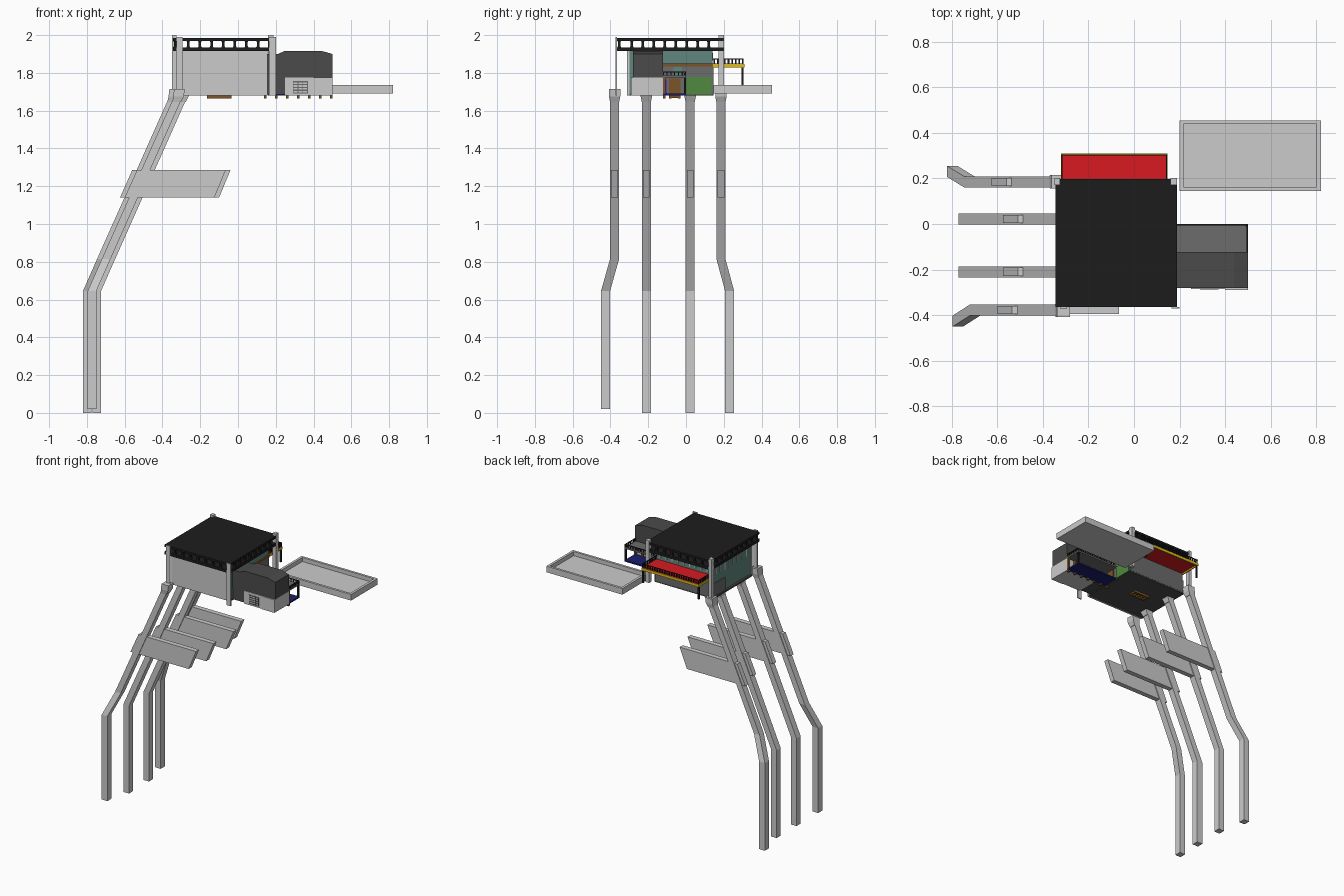
import bpy, bmesh


def material(name, r, g, b):
    m = bpy.data.materials.new(name)
    m.diffuse_color = (r, g, b, 1)
    return m


BLACK = material("black", 0.012, 0.012, 0.012)
DARK = material("dark_grey", 0.07, 0.07, 0.07)
MID = material("mid_grey", 0.15, 0.15, 0.15)
TEAL = material("teal", 0.12, 0.24, 0.21)
RED = material("red", 0.68, 0.01, 0.015)
YELLOW = material("yellow", 0.75, 0.5, 0.01)
BROWN = material("brown", 0.2, 0.09, 0.02)
GREEN = material("green", 0.08, 0.25, 0.05)
BLUE = material("blue", 0.01, 0.012, 0.15)
PURPLE = material("purple", 0.12, 0.04, 0.45)


def finish(name, bm, mat=None):
    bmesh.ops.recalc_face_normals(bm, faces=bm.faces[:])
    me = bpy.data.meshes.new(name)
    bm.to_mesh(me)
    bm.free()
    ob = bpy.data.objects.new(name, me)
    bpy.context.collection.objects.link(ob)
    if mat:
        me.materials.append(mat)
    return ob


def loft(bm, rings):
    """Join equal vertex rings and cap both ends."""
    vs = [[bm.verts.new(p) for p in ring] for ring in rings]
    n = len(vs[0])
    for a, b in zip(vs, vs[1:]):
        for i in range(n):
            j = (i + 1) % n
            bm.faces.new((a[i], a[j], b[j], b[i]))
    bm.faces.new(vs[0])
    bm.faces.new(vs[-1])


def rect(x0, x1, y0, y1, z):
    return [(x0, y0, z), (x1, y0, z), (x1, y1, z), (x0, y1, z)]


def centred(x, y, z, w, d):
    return rect(x - w / 2, x + w / 2, y - d / 2, y + d / 2, z)


def boxes(name, items, mat=None):
    """One object made of boxes (x0, x1, y0, y1, z0, z1)."""
    bm = bmesh.new()
    for x0, x1, y0, y1, z0, z1 in items:
        loft(bm, [rect(x0, x1, y0, y1, z0), rect(x0, x1, y0, y1, z1)])
    return finish(name, bm, mat)


def spread(a, b, n):
    return [a + (b - a) * i / (n - 1) for i in range(n)]


# Bent support legs with side brackets: y, x offset, sideways kick, foot height
for name, y, dx, kick, foot in (("front_leg", -0.378, -0.025, -0.048, 0.02),
                                ("inner_front_leg", -0.21, 0, 0, 0),
                                ("inner_back_leg", 0.022, 0, 0, 0),
                                ("back_leg", 0.185, -0.05, 0.046, 0)):
    bm = bmesh.new()
    path = [(-0.748, y + kick, foot), (-0.748, y + kick, 0.645),
            (-0.673, y, 0.815), (-0.297, y, 1.66)]
    loft(bm, [centred(x + dx, yy, z, 0.046, 0.048) for x, yy, z in path])
    prof = [(-0.51, 1.285), (-0.04, 1.285), (-0.10, 1.14), (-0.575, 1.14)]
    loft(bm, [[(x + dx, yy, z) for x, z in prof] for yy in (y - 0.018, y + 0.018)])
    # flared head
    top = 1.715 if kick else 1.685
    loft(bm, [centred(-0.300 + dx, y, 1.645, 0.046, 0.048),
              centred(-0.290 + dx, y, 1.675, 0.056, 0.06),
              centred(-0.285 + dx, y, top, 0.056, 0.06)])
    finish(name, bm)

# Main house body, floor and front wall
boxes("house_body", [(-0.315, 0.15, -0.3, 0.14, 1.69, 1.917)], TEAL)
boxes("front_wall", [(-0.325, 0.156, -0.312, -0.3, 1.68, 1.917)])
boxes("house_floor", [(-0.33, 0.156, -0.3, 0.145, 1.68, 1.692)], DARK)
boxes("lower_back_wall", [(-0.315, 0.152, 0.14, 0.146, 1.69, 1.83),
                          (-0.321, -0.315, 0.0, 0.146, 1.69, 1.785)], MID)
boxes("right_wall_panel", [(0.15, 0.156, -0.125, 0.14, 1.69, 1.835)], MID)
boxes("right_wall_band", [(0.15, 0.16, -0.125, 0.14, 1.835, 1.85)], BROWN)
boxes("balcony_door", [(0.156, 0.16, -0.065, -0.02, 1.785, 1.83)], TEAL)
boxes("green_wall", [(0.15, 0.162, 0.0, 0.135, 1.685, 1.777)], GREEN)
boxes("porch_door", [(0.15, 0.163, -0.09, -0.03, 1.685, 1.77)], BROWN)
boxes("purple_panel", [(0.15, 0.163, -0.12, -0.1, 1.685, 1.765)], PURPLE)

# Pale window strips on the left and back walls
boxes("window_strips",
      [(-0.318, -0.314, y - 0.004, y + 0.004, 1.84, 1.905) for y in spread(-0.25, 0.1, 8)]
      + [(x - 0.004, x + 0.004, 0.139, 0.143, 1.865, 1.905) for x in spread(-0.27, 0.11, 9)])

# Hatch and rails beneath the floor
boxes("under_hatch", [(-0.165, -0.035, -0.09, -0.078, 1.664, 1.682),
                      (-0.165, -0.035, -0.042, -0.03, 1.664, 1.682)]
      + [(x - 0.005, x + 0.005, -0.08, -0.04, 1.668, 1.682) for x in spread(-0.155, -0.045, 5)],
      BROWN)

# Double roof with open row of flared blocks between the slabs
X0, X1, Y0, Y1 = -0.345, 0.188, -0.365, 0.198
boxes("lower_roof", [(X0, X1, Y0, Y1, 1.915, 1.935)], BLACK)
boxes("upper_roof", [(X0, X1, Y0, Y1, 1.97, 1.985)], BLACK)
bm = bmesh.new()
spots = [(x, y) for x in spread(X0 + 0.02, X1 - 0.02, 9) for y in (Y0 + 0.012, Y1 - 0.012)]
spots += [(x, y) for y in spread(Y0 + 0.02, Y1 - 0.02, 10)[1:-1] for x in (X0 + 0.012, X1 - 0.012)]
for x, y in spots:
    loft(bm, [centred(x, y, z, w, w) for z, w in
              ((1.934, 0.022), (1.942, 0.013), (1.963, 0.013), (1.971, 0.022))])
finish("roof_spacers", bm, BLACK)

# Corner columns
boxes("front_columns", [(-0.325, -0.295, -0.372, -0.364, 1.69, 1.99),
                        (0.165, 0.2, -0.372, -0.364, 1.68, 1.99)])
boxes("back_columns", [(-0.35, -0.325, 0.172, 0.202, 1.69, 2.0),
                       (0.16, 0.188, 0.172, 0.202, 1.69, 2.0)])

# Side wing: dark upper storey with bevelled ends
bm = bmesh.new()
prof = [(0.15, 1.775), (0.5, 1.775), (0.5, 1.9), (0.44, 1.917), (0.25, 1.917), (0.21, 1.9), (0.15, 1.9)]
loft(bm, [[(x, y, z) for x, z in prof] for y in (-0.28, -0.123)])
finish("wing_upper", bm, DARK)
boxes("wing_link", [(0.156, 0.25, -0.28, -0.123, 1.685, 1.776)], DARK)
boxes("wing_lower", [(0.25, 0.4, -0.285, -0.123, 1.68, 1.775),
                     (0.4, 0.5, -0.29, -0.123, 1.68, 1.775)])
# slatted opening in the lower wing
boxes("wing_grille", [(0.29, 0.37, -0.288, -0.284, z, z + 0.006) for z in spread(1.69, 1.75, 5)]
      + [(x, x + 0.004, -0.288, -0.284, 1.69, 1.756) for x in spread(0.29, 0.366, 4)], MID)

# Porch and balcony beside the wing
boxes("porch_floor", [(0.16, 0.5, -0.123, 0.0, 1.68, 1.69)], BLUE)
boxes("porch_timbers", [(x - 0.007, x + 0.007, -0.123, -0.108, 1.665, 1.775)
                        for x in spread(0.145, 0.493, 7)], BROWN)
boxes("wing_balcony", [(0.156, 0.5, -0.123, 0.0, 1.775, 1.786)], MID)
boxes("wing_railing",
      [(0.16, 0.5, -0.006, 0.0, 1.803, 1.808), (0.494, 0.5, -0.123, 0.0, 1.803, 1.808)]
      + [(x - 0.003, x + 0.003, -0.006, 0.0, 1.786, 1.804) for x in spread(0.18, 0.497, 16)]
      + [(0.494, 0.5, y - 0.003, y + 0.003, 1.786, 1.804) for y in spread(-0.12, -0.02, 6)]
      + [(0.49, 0.5, -0.01, 0.0, 1.68, 1.8)], BLACK)

# Back balcony: red deck, yellow frame, black railing and posts
boxes("back_deck", [(-0.315, 0.142, 0.14, 0.305, 1.838, 1.849)], RED)
boxes("deck_frame", [(-0.32, 0.147, 0.3, 0.309, 1.828, 1.847),
                     (-0.32, -0.312, 0.14, 0.309, 1.828, 1.847),
                     (0.139, 0.147, 0.14, 0.309, 1.828, 1.847)], YELLOW)
rail = [(-0.318, 0.145, 0.3, 0.305, 1.872, 1.877)]
rail += [(x - 0.004, x + 0.004, 0.3, 0.305, 1.846, 1.873) for x in spread(-0.313, 0.14, 24)]
for x in (-0.318, 0.14):
    rail.append((x, x + 0.005, 0.14, 0.305, 1.872, 1.877))
    rail += [(x, x + 0.005, y - 0.004, y + 0.004, 1.846, 1.873) for y in spread(0.15, 0.3, 9)]
boxes("deck_railing", rail, BLACK)
boxes("deck_posts", [(x, x + 0.011, 0.293, 0.304, 1.735, 1.83) for x in (-0.318, 0.134)], BLACK)

# Separate shallow tray platform
boxes("tray_floor", [(0.205, 0.815, 0.15, 0.45, 1.69, 1.705)])
boxes("tray_rim", [(0.2, 0.82, 0.145, 0.162, 1.69, 1.735), (0.2, 0.82, 0.438, 0.455, 1.69, 1.735),
                   (0.2, 0.218, 0.162, 0.438, 1.69, 1.735), (0.802, 0.82, 0.162, 0.438, 1.69, 1.735)])
